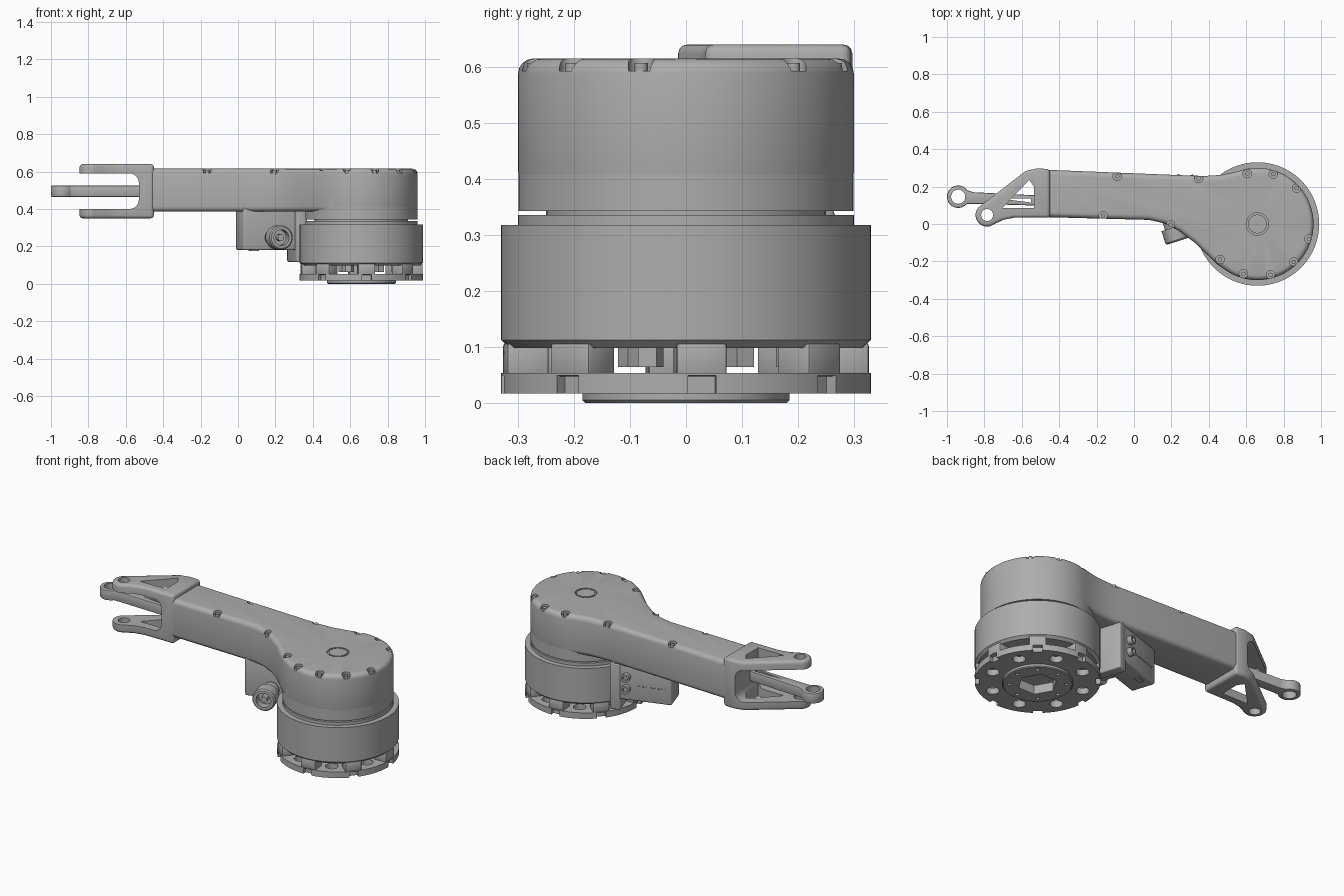
import bpy, bmesh
from math import sin, cos, pi, radians
from mathutils import Matrix, Vector

cube = bpy.data.objects.get("Cube")
if cube:
    bpy.data.objects.remove(cube)

grey = bpy.data.materials.new("machined_grey")
grey.use_nodes = True
COLOUR = (0.42, 0.42, 0.42, 1)
grey.diffuse_color = COLOUR
for node in grey.node_tree.nodes:
    if node.type == 'BSDF_PRINCIPLED':
        node.inputs["Base Color"].default_value = COLOUR

AXIS = Vector((0.66, 0, 0))          # joint axis
TOP = 0.615                          # top of the arm


def arc(cx, cy, r, a0, a1, n):
    """Points on an arc, angles in degrees."""
    return [(cx + r * cos(radians(a0 + (a1 - a0) * i / n)),
             cy + r * sin(radians(a0 + (a1 - a0) * i / n))) for i in range(n + 1)]


def circle(cx, cy, r, n=24):
    return arc(cx, cy, r, 0, 360, n)[:-1]


def prism(bm, pts, z0, z1):
    """Closed vertical extrusion of a counter-clockwise outline."""
    low = [bm.verts.new((x, y, z0)) for x, y in pts]
    high = [bm.verts.new((x, y, z1)) for x, y in pts]
    bm.faces.new(low[::-1])
    bm.faces.new(high)
    for i in range(len(pts)):
        j = (i + 1) % len(pts)
        bm.faces.new((low[i], low[j], high[j], high[i]))


def box(bm, size, matrix):
    bmesh.ops.create_cube(bm, size=1, matrix=matrix @ Matrix.Diagonal((*size, 1)))


def lathe(bm, profile, n=96, matrix=Matrix.Identity(4)):
    """Revolve an (r, z) profile that starts and ends on the axis."""
    verts = [bm.verts.new((r, 0, z)) for r, z in profile]
    edges = [bm.edges.new(p) for p in zip(verts, verts[1:])]
    bmesh.ops.spin(bm, geom=verts + edges, cent=(0, 0, 0), axis=(0, 0, 1),
                   angle=2 * pi, steps=n, use_merge=False)
    bmesh.ops.remove_doubles(bm, verts=bm.verts, dist=1e-5)
    bmesh.ops.transform(bm, matrix=matrix, verts=bm.verts)


def make(name, bm, bevel=0, segments=4, cut=None):
    """Turn a bmesh into a finished object, bevelled and then cut."""
    bmesh.ops.recalc_face_normals(bm, faces=bm.faces)
    mesh = bpy.data.meshes.new(name)
    bm.to_mesh(mesh)
    bm.free()
    obj = bpy.data.objects.new(name, mesh)
    bpy.context.scene.collection.objects.link(obj)
    if bevel:
        mod = obj.modifiers.new("bevel", 'BEVEL')
        mod.width, mod.segments = bevel, segments
        mod.limit_method, mod.angle_limit = 'ANGLE', radians(40)
        mod.use_clamp_overlap = False
    if cut:
        mod = obj.modifiers.new("cut", 'BOOLEAN')
        mod.operation, mod.solver, mod.object = 'DIFFERENCE', 'EXACT', cut
        cut.hide_render = True
    if bevel or cut:
        graph = bpy.context.evaluated_depsgraph_get()
        baked = bpy.data.meshes.new_from_object(obj.evaluated_get(graph))
        obj.modifiers.clear()
        obj.data = baked
    if cut:
        bpy.data.objects.remove(cut)
    obj.data.materials.clear()
    obj.data.materials.append(grey)
    obj.data.shade_smooth()
    obj.data.set_sharp_from_angle(angle=radians(32))
    return obj


# Arm: round housing running into a long beam
outline = arc(AXIS.x, 0, 0.30, -118, 103, 60) + [
    (0.53, 0.276), (0.46, 0.262), (0.38, 0.257), (0.30, 0.259),
    (-0.52, 0.292), (-0.49, 0.037), (0.08, 0.022), (0.16, 0.004),
    (0.24, -0.036), (0.325, -0.1), (0.39, -0.163), (0.45, -0.22)]
screws = [(-0.51, 0.272), (-0.09, 0.256), (0.345, 0.245), (0.605, 0.27),
          (0.745, 0.267), (0.87, 0.192), (0.935, -0.08), (0.855, -0.203),
          (0.73, -0.272), (0.585, -0.267), (0.46, -0.19), (0.195, -0.005),
          (-0.165, 0.043), (-0.48, 0.05)]
bm = bmesh.new()
for x, y in screws:
    prism(bm, circle(x, y, 0.023), TOP - 0.022, TOP + 0.1)
prism(bm, circle(AXIS.x, 0, 0.06, 48), TOP - 0.012, TOP + 0.1)
pockets = make("pocket_cutter", bm)
bm = bmesh.new()
prism(bm, outline, 0.385, TOP)
make("arm_housing", bm, bevel=0.027, cut=pockets)

bm = bmesh.new()
prism(bm, circle(AXIS.x, 0, 0.2995, 96), 0.343, 0.45)
make("housing_skirt", bm)

bm = bmesh.new()
prism(bm, circle(AXIS.x, 0, 0.05, 48), TOP - 0.02, TOP)
make("centre_cap", bm)

for i, (x, y) in enumerate(screws):
    bm = bmesh.new()
    prism(bm, circle(x, y, 0.012, 16), TOP - 0.03, TOP - 0.008)
    make(f"cover_screw_{i + 1}", bm)

# Fork: block with a slot between two pierced plates
bm = bmesh.new()
box(bm, (0.6, 1, 0.19), Matrix.Translation((-0.83, 0.15, 0.495)))
bmesh.ops.bevel(bm, geom=[e for e in bm.edges
                          if abs((e.verts[0].co - e.verts[1].co).y) > 0.5],
                offset=0.05, segments=6, affect='EDGES', profile=0.5)
slot = make("slot_cutter", bm)
bm = bmesh.new()
prism(bm, arc(-0.785, 0.048, 0.062, 139, 285, 20) + [
    (-0.70, 0.022), (-0.64, 0.034), (-0.45, 0.034), (-0.45, 0.294),
    (-0.52, 0.297), (-0.58, 0.283)], 0.35, 0.64)
fork = make("fork", bm, bevel=0.016, segments=3, cut=slot)
bm = bmesh.new()
prism(bm, circle(-0.785, 0.048, 0.032), 0.3, 0.7)
prism(bm, [(-0.705, 0.085), (-0.535, 0.085), (-0.535, 0.2), (-0.56, 0.235)], 0.3, 0.7)
windows = make("window_cutter", bm)
bm = bmesh.new()
bm.from_mesh(fork.data)
bpy.data.objects.remove(fork)
make("fork", bm, cut=windows)

# Push link between the fork plates
bm = bmesh.new()
prism(bm, circle(-0.94, 0.146, 0.038), 0.4, 0.6)
prism(bm, [(-0.73, 0.137), (-0.55, 0.115), (-0.55, 0.137)], 0.4, 0.6)
holes = make("link_cutter", bm)
bm = bmesh.new()
prism(bm, arc(-0.94, 0.146, 0.06, 35, 320, 32) +
      [(-0.86, 0.108), (-0.5, 0.098), (-0.5, 0.152), (-0.86, 0.17)], 0.465, 0.525)
make("push_link", bm, bevel=0.006, segments=2, cut=holes)

# Motor body with lip and neck
bm = bmesh.new()
lathe(bm, [(0, 0.098), (0.315, 0.098), (0.33, 0.112), (0.33, 0.318), (0.30, 0.318),
           (0.30, 0.336), (0.25, 0.336), (0.25, 0.36), (0, 0.36)],
      matrix=Matrix.Translation(AXIS))
make("motor_body", bm)


def around(k, r, z, offset=5):
    """Transform for the k-th of eight places around the joint axis."""
    return (Matrix.Translation(AXIS) @ Matrix.Rotation(radians(offset + 45 * k), 4, 'Z')
            @ Matrix.Translation((r, 0, z)))


# Posts and bosses between motor and base ring
for k in range(8):
    bm = bmesh.new()
    box(bm, (0.075, 0.09, 0.06), around(k, 0.287, 0.077))
    make(f"post_{k + 1}", bm, bevel=0.006, segments=2)
    bm = bmesh.new()
    box(bm, (0.04, 0.035, 0.04), around(k, 0.21, 0.084, 27.5))
    make(f"boss_{k + 1}", bm)

# Base ring: notched rim, pockets, six-sided opening
bm = bmesh.new()
prism(bm, circle(AXIS.x, 0, 0.105, 6), -0.1, 0.2)
for k in range(8):
    box(bm, (0.05, 0.05, 0.06), around(k, 0.332, 0.019))
    hole = around(k, 0.255, 0, 27.5).translation
    prism(bm, circle(hole.x, hole.y, 0.035, 20), -0.1, 0.2)
    hole = around(k, 0.15, 0).translation
    prism(bm, circle(hole.x, hole.y, 0.01, 12), -0.1, 0.2)
ring_cut = make("ring_cutter", bm)
bm = bmesh.new()
lathe(bm, [(0, 0), (0.18, 0), (0.185, 0.005), (0.185, 0.017), (0.33, 0.017),
           (0.33, 0.053), (0, 0.053)], matrix=Matrix.Translation(AXIS))
make("base_ring", bm, cut=ring_cut)

# Electronics box, turned towards the motor
turn = Matrix.Rotation(radians(18), 4, 'Z')
frame = Matrix.Translation((0.03, 0.02, 0)) @ turn


def local_box(name, size, centre, bevel=0):
    bm = bmesh.new()
    box(bm, size, frame @ Matrix.Translation(centre))
    make(name, bm, bevel=bevel, segments=3)


local_box("electronics_box", (0.34, 0.142, 0.23), (0.17, 0.071, 0.295), 0.01)
local_box("motor_bracket", (0.06, 0.17, 0.275), (0.32, 0.06, 0.253), 0.008)
local_box("box_port", (0.05, 0.03, 0.008), (0.09, 0.1, 0.18))
for i in range(9):
    local_box(f"vent_{i + 1}", (0.012, 0.006, 0.006), (0.04 + i * 0.018, 0.142, 0.27))

outward = frame.to_3x3() @ Vector((0, -1, 0))
plug = Matrix.Translation((0.187, 0.048, 0.247)) @ outward.to_track_quat('Z', 'Y').to_matrix().to_4x4()
bm = bmesh.new()
lathe(bm, [(0, 0), (0.045, 0), (0.045, 0.07), (0.065, 0.07), (0.065, 0.14), (0.058, 0.148),
           (0.042, 0.148), (0.042, 0.1), (0.018, 0.1), (0.018, 0.14), (0, 0.14)], 24, plug)
make("cable_connector", bm)

# Two buttons on the back of the box
for i, z in enumerate((0.25, 0.32)):
    bm = bmesh.new()
    spot = frame @ Matrix.Translation((0.255, 0.14, z)) @ Matrix.Rotation(-pi / 2, 4, 'X')
    lathe(bm, [(0, 0), (0.024, 0), (0.024, 0.03), (0.014, 0.03), (0.014, 0.015), (0, 0.015)], 24, spot)
    make(f"button_{i + 1}", bm)
